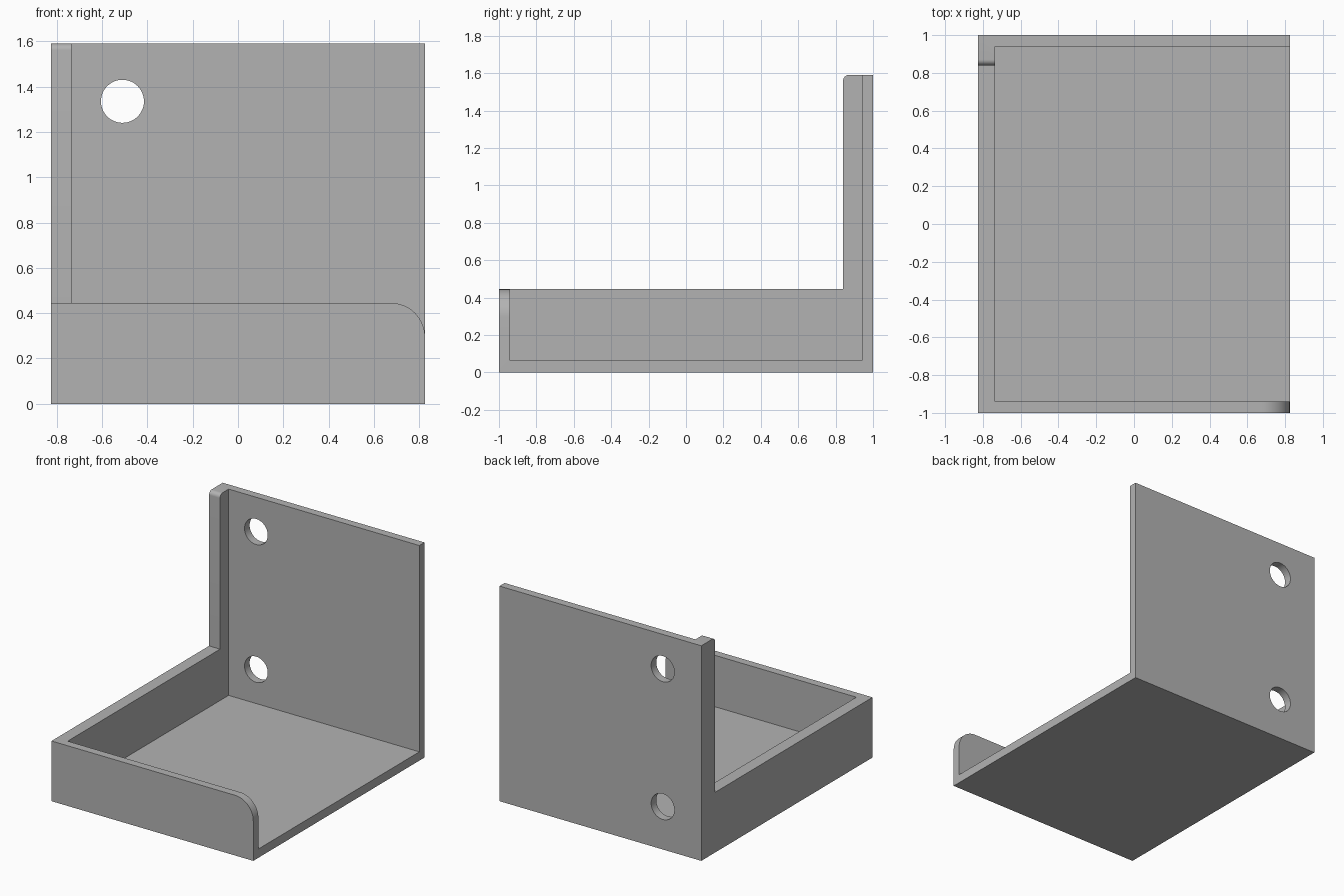
import bpy, bmesh
from math import cos, sin, pi, radians
from mathutils import Vector

cube = bpy.data.objects.get("Cube")
if cube:
    bpy.data.objects.remove(cube, do_unlink=True)

# Overall half sizes and heights
HX, HY, TOP, RIM = 0.825, 1.0, 1.59, 0.445
FLOOR, WALL, SIDE = 0.065, 0.06, 0.09

grey = bpy.data.materials.new("plain grey")
grey.use_nodes = True
colour = (0.45, 0.45, 0.45, 1)
grey.diffuse_color = colour
grey.node_tree.nodes["Principled BSDF"].inputs["Base Color"].default_value = colour


def arc(u, v, r, start, end, steps=16):
    """Points on an arc, angles in degrees."""
    angles = [radians(start + (end - start) * i / steps) for i in range(steps + 1)]
    return [(u + r * cos(a), v + r * sin(a)) for a in angles]


def prism(name, outline, axis, lo, hi):
    """Extrude a closed outline along x (outline is y, z) or y (outline is x, z)."""
    def place(u, v, d):
        return Vector((d, u, v)) if axis == "x" else Vector((u, d, v))
    bm = bmesh.new()
    face = bm.faces.new([bm.verts.new(place(u, v, lo)) for u, v in outline])
    new = bmesh.ops.extrude_face_region(bm, geom=[face])["geom"]
    verts = [g for g in new if isinstance(g, bmesh.types.BMVert)]
    bmesh.ops.translate(bm, verts=verts, vec=place(0, 0, hi) - place(0, 0, lo))
    bmesh.ops.recalc_face_normals(bm, faces=bm.faces)
    mesh = bpy.data.meshes.new(name)
    bm.to_mesh(mesh)
    bm.free()
    mesh.materials.append(grey)
    obj = bpy.data.objects.new(name, mesh)
    bpy.context.collection.objects.link(obj)
    return obj


def cut(body, cutter):
    """Subtract a cutter, bake the result and discard the cutter."""
    cutter.hide_render = True
    mod = body.modifiers.new("cut", "BOOLEAN")
    mod.operation, mod.solver, mod.object = "DIFFERENCE", "EXACT", cutter
    bpy.context.view_layer.objects.active = body
    bpy.ops.object.modifier_apply(modifier=mod.name)
    bpy.data.objects.remove(cutter, do_unlink=True)


# L-shaped block with a small rounded upper corner on the upright
r = 0.03
upright = HY - 0.16
profile = [(-HY, 0), (HY, 0), (HY, TOP)]
profile += arc(upright + r, TOP - r, r, 90, 180, 8)
profile += [(upright, RIM), (-HY, RIM)]
bracket = prism("tray_bracket", profile, "x", -HX, HX)

# Hollow interior, open at the top and on the left side
inner = HY - WALL
cut(bracket, prism("interior_cutter",
                   [(-inner, FLOOR), (inner, FLOOR), (inner, 2), (-inner, 2)],
                   "x", -HX + SIDE, 1))

# Rounded free corner of the front lip
R = 0.15
corner = arc(HX - R, RIM - R, R, 90, 0) + [(1, RIM - R), (1, 0.6), (HX - R, 0.6)]
cut(bracket, prism("lip_corner_cutter", corner, "y", -1.1, -0.9))

# Two screw holes through the back wall
for z in (0.317, 1.335):
    hole = arc(-0.51, z, 0.095, 0, 360, 48)[:-1]
    cut(bracket, prism("hole_cutter", hole, "y", 0.9, 1.1))

bpy.ops.object.select_all(action="DESELECT")
bracket.select_set(True)
bpy.context.view_layer.objects.active = bracket
bpy.ops.object.shade_smooth_by_angle(angle=pi / 6)
